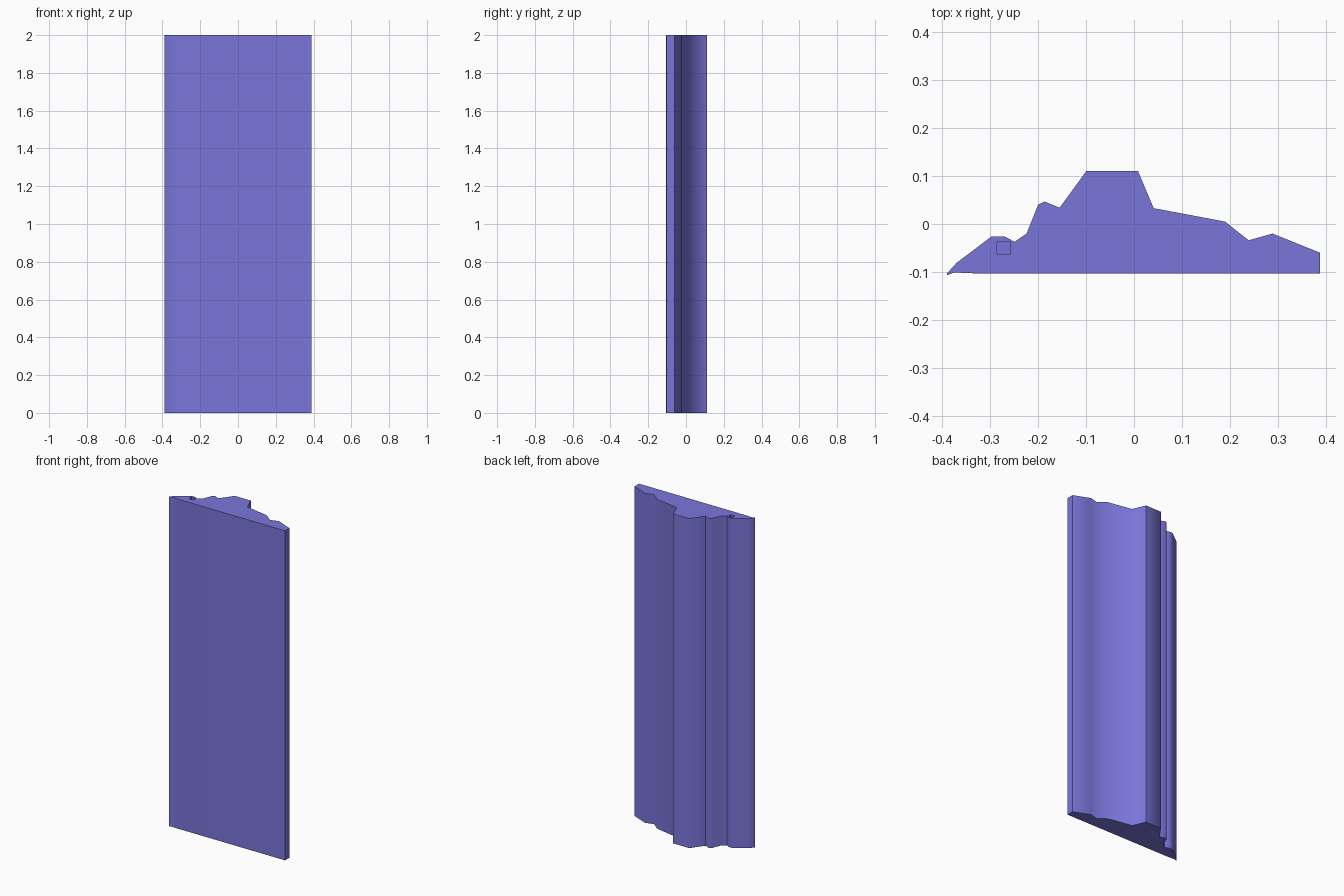
import bpy, bmesh, math

if "Cube" in bpy.data.objects:
    bpy.data.objects.remove(bpy.data.objects["Cube"])

mat = bpy.data.materials.new("periwinkle blue")
mat.diffuse_color = (0.195, 0.18, 0.70, 1)
mat.use_nodes = True
mat.node_tree.nodes["Principled BSDF"].inputs["Base Color"].default_value = mat.diffuse_color

HEIGHT = 2.0
HOLE_DEPTH = 0.1

# Outline of the moulding seen from above, and the small square socket
profile = [(-0.39, -0.107), (-0.375, -0.101), (-0.33, -0.103), (0.388, -0.103),
           (0.388, -0.06), (0.289, -0.02), (0.239, -0.034), (0.19, 0.005),
           (0.041, 0.033), (0.008, 0.111), (-0.099, 0.111), (-0.155, 0.034),
           (-0.187, 0.047), (-0.2, 0.04), (-0.224, -0.02), (-0.249, -0.037),
           (-0.27, -0.026), (-0.297, -0.026), (-0.37, -0.081), (-0.39, -0.103)]
socket = [(-0.286, -0.0625), (-0.257, -0.0625), (-0.257, -0.0375), (-0.286, -0.0375)]


def prism(name, outline, z0, z1):
    """Extrude a closed outline upward from z0 to z1."""
    bm = bmesh.new()
    base = bm.faces.new([bm.verts.new((x, y, z0)) for x, y in outline])
    top = bmesh.ops.extrude_face_region(bm, geom=[base], use_keep_orig=True)
    moved = [v for v in top["geom"] if isinstance(v, bmesh.types.BMVert)]
    bmesh.ops.translate(bm, verts=moved, vec=(0, 0, z1 - z0))
    bmesh.ops.recalc_face_normals(bm, faces=bm.faces)
    mesh = bpy.data.meshes.new(name)
    bm.to_mesh(mesh)
    bm.free()
    mesh.materials.append(mat)
    obj = bpy.data.objects.new(name, mesh)
    bpy.context.collection.objects.link(obj)
    return obj


# Tall moulding body
body = prism("moulding_body", profile, 0, HEIGHT)

# Blind square socket cut into the top end
cutter = prism("socket_cutter", socket, HEIGHT - HOLE_DEPTH, HEIGHT + 0.1)
cut = body.modifiers.new("socket", 'BOOLEAN')
cut.object = cutter
cut.operation = 'DIFFERENCE'
cut.solver = 'EXACT'
bpy.context.view_layer.objects.active = body
body.select_set(True)
cutter.select_set(False)
bpy.ops.object.modifier_apply(modifier=cut.name)
bpy.data.objects.remove(cutter)

# Soft shading along the profile, crisp end caps
bpy.ops.object.shade_smooth_by_angle(angle=math.radians(60))
